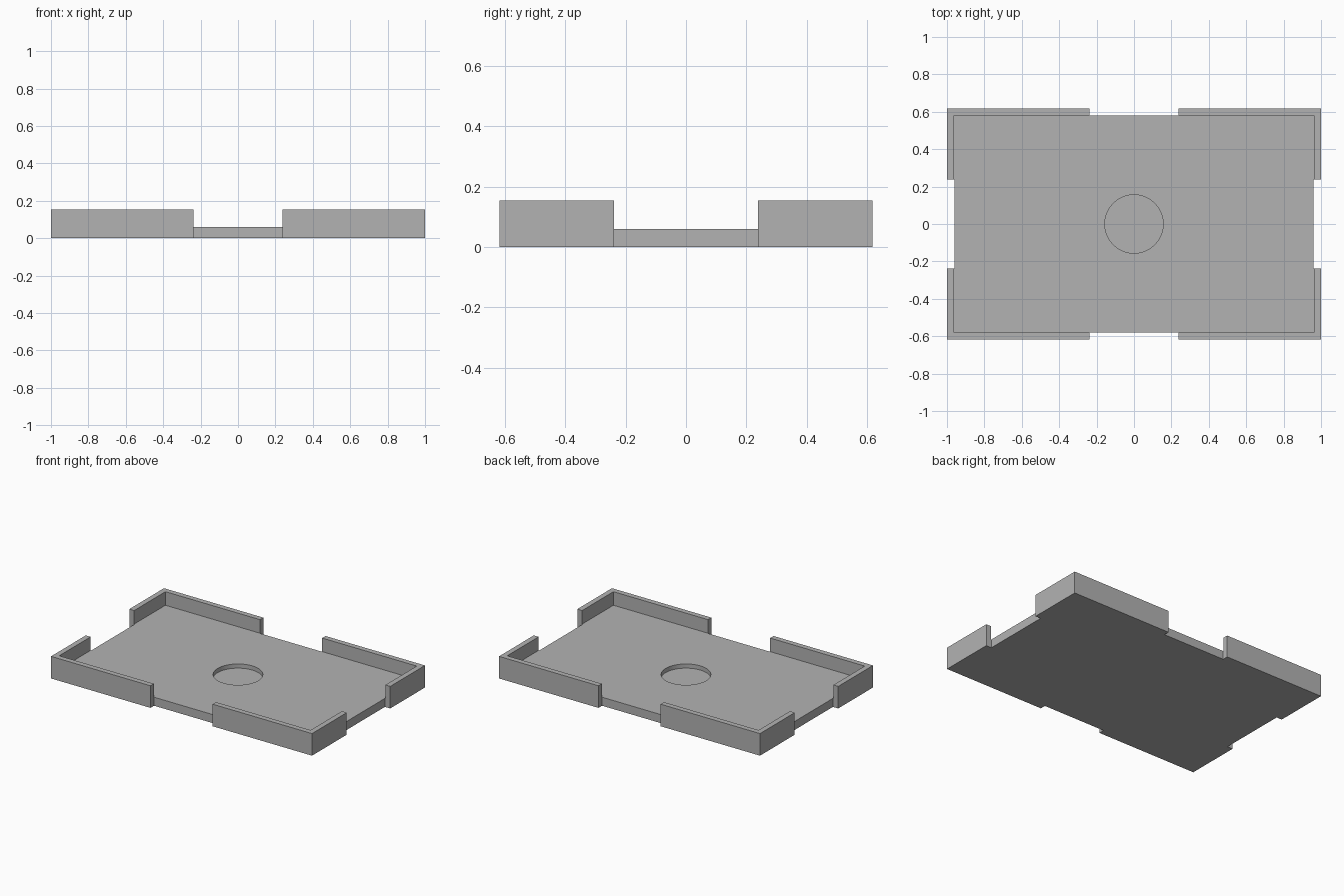
import bpy
import math

HALF_X, HALF_Y = 1.0, 0.618      # outer footprint
WALL = 0.037                     # rim thickness
HEIGHT, FLOOR = 0.153, 0.059     # rim top and floor top
GAP = 0.238                      # half width of the rim openings
RECESS_R, RECESS_Z = 0.156, 0.03 # round recess in the floor

cube = bpy.data.objects.get("Cube")
if cube:
    bpy.data.objects.remove(cube, do_unlink=True)

grey = bpy.data.materials.new("plain grey")
grey.use_nodes = True
colour = (0.45, 0.45, 0.45, 1)
grey.diffuse_color = colour
grey.node_tree.nodes["Principled BSDF"].inputs["Base Color"].default_value = colour


def box(name, x0, x1, y0, y1, z0, z1):
    """Axis-aligned box between two corners."""
    bpy.ops.mesh.primitive_cube_add(
        size=1, location=((x0 + x1) / 2, (y0 + y1) / 2, (z0 + z1) / 2))
    ob = bpy.context.object
    ob.name = name
    ob.scale = (x1 - x0, y1 - y0, z1 - z0)
    bpy.ops.object.transform_apply(location=True, rotation=False, scale=True)
    return ob


# Solid block that the tray is cut from
tray = box("tray", -HALF_X, HALF_X, -HALF_Y, HALF_Y, 0, HEIGHT)
tray.data.materials.append(grey)

# Shallow inside of the tray
ix, iy = HALF_X - WALL, HALF_Y - WALL
cutters = [box("cavity_cutter", -ix, ix, -iy, iy, FLOOR, 1)]

# Openings in the middle of each side, a touch deeper than the rim
gx, gy = ix - 0.004, iy - 0.002
for side in (-1, 1):
    xs, ys = sorted((side * gx, side * 2)), sorted((side * gy, side * 2))
    cutters.append(box("side_gap_cutter", *xs, -GAP, GAP, -1, 2))
    cutters.append(box("end_gap_cutter", -GAP, GAP, *ys, -1, 2))

# Round blind recess in the centre of the floor
bpy.ops.mesh.primitive_cylinder_add(
    vertices=64, radius=RECESS_R, depth=1, location=(0, 0, RECESS_Z + 0.5))
bpy.context.object.name = "recess_cutter"
cutters.append(bpy.context.object)

# Cut everything, then discard the cutters
bpy.ops.object.select_all(action='DESELECT')
tray.select_set(True)
bpy.context.view_layer.objects.active = tray
for cutter in cutters:
    cutter.hide_render = True
    cut = tray.modifiers.new("cut", 'BOOLEAN')
    cut.operation = 'DIFFERENCE'
    cut.solver = 'EXACT'
    cut.object = cutter
    bpy.ops.object.modifier_apply(modifier=cut.name)
for cutter in cutters:
    bpy.data.objects.remove(cutter, do_unlink=True)

# Smooth recess wall, crisp corners elsewhere
bpy.ops.object.shade_smooth_by_angle(angle=math.radians(30))
